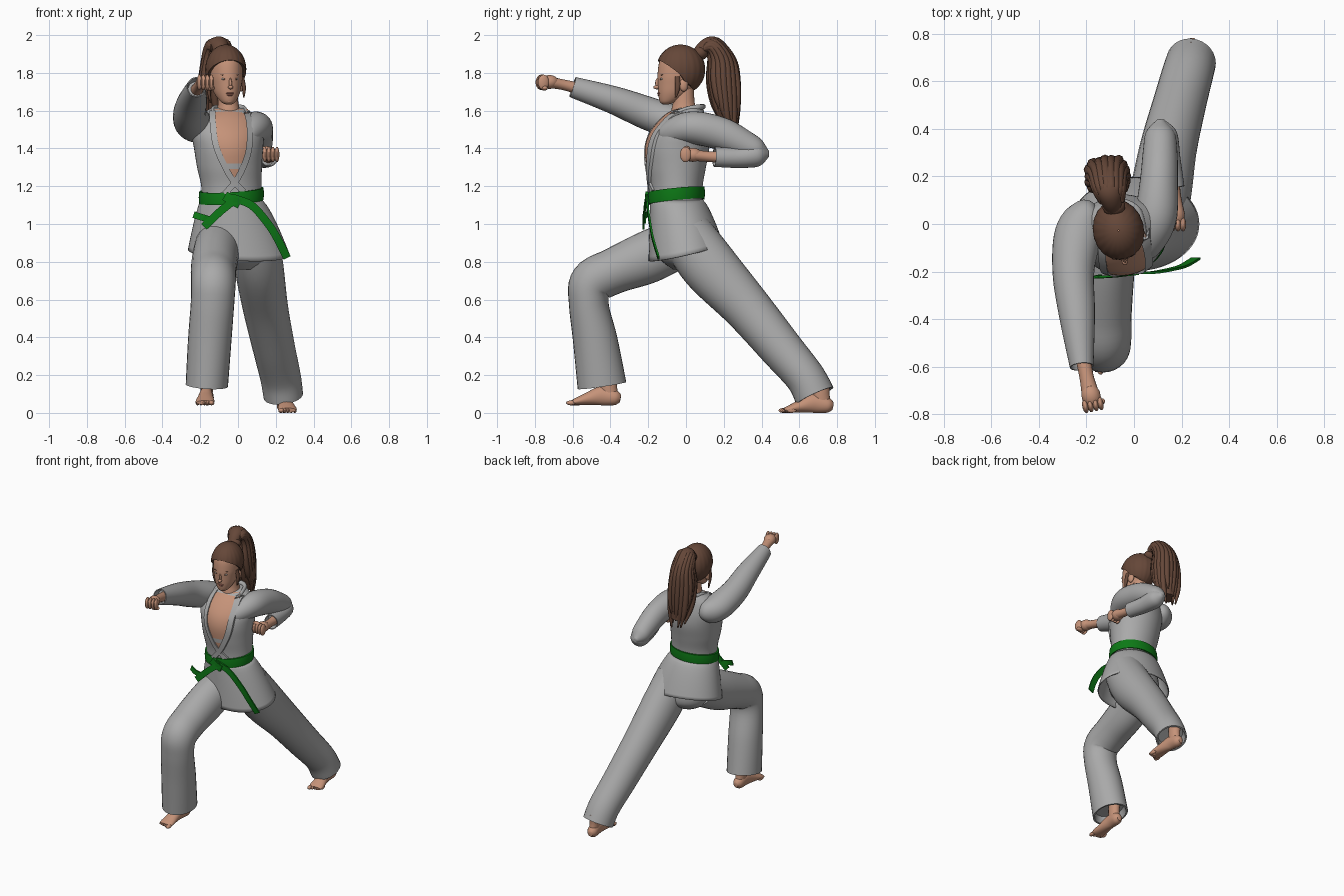
import bpy, math, random
from mathutils import Vector, Matrix
from mathutils.bvhtree import BVHTree
import bmesh

if "Cube" in bpy.data.objects:
    bpy.data.objects.remove(bpy.data.objects["Cube"])

random.seed(4)

def material(name, r, g, b):
    m = bpy.data.materials.new(name)
    m.diffuse_color = (r, g, b, 1)
    m.use_nodes = True
    m.node_tree.nodes["Principled BSDF"].inputs["Base Color"].default_value = m.diffuse_color
    return m

CLOTH = material("grey cloth", .40, .40, .40)
SKIN = material("skin", .56, .29, .19)
HAIR = material("brown hair", .13, .063, .04)
GREEN = material("green belt", .004, .19, .008)
LIPS = material("lips", .42, .16, .12)
WHITE = material("eye white", .6, .58, .55)

def finish(name, bm, mat, xf=None):
    bmesh.ops.recalc_face_normals(bm, faces=bm.faces[:])
    me = bpy.data.meshes.new(name)
    if xf:
        bm.transform(xf)
    bm.to_mesh(me)
    bm.free()
    me.materials.append(mat)
    me.shade_smooth()
    me.set_sharp_from_angle(angle=math.radians(50))
    ob = bpy.data.objects.new(name, me)
    bpy.context.collection.objects.link(ob)
    return ob

def grid(name, rows, mat, closed=True, cap=True, xf=None):
    """Skin a list of point rows."""
    bm = bmesh.new()
    vs = [[bm.verts.new(p) for p in r] for r in rows]
    n = len(rows[0])
    for a, b in zip(vs, vs[1:]):
        for i in range(n if closed else n - 1):
            j = (i + 1) % n
            bm.faces.new((a[i], a[j], b[j], b[i]))
    if cap and closed:
        bm.faces.new(vs[0])
        bm.faces.new(vs[-1])
    return finish(name, bm, mat, xf)

def spline(rows, steps=6):
    p = [rows[0], *rows, rows[-1]]
    out = []
    for a, b, c, d in zip(p, p[1:], p[2:], p[3:]):
        for s in range(steps):
            t = s / steps
            out.append([.5 * (2*q + (r-o)*t + (2*o-5*q+4*r-u)*t*t + (3*q-o-3*r+u)*t**3)
                        for o, q, r, u in zip(a, b, c, d)])
    return out + [list(rows[-1])]

def tube(name, pts, mat, n=28, steps=6, yaw=None, hollow=False, xf=None):
    """Loft ellipses (x, y, z, side radius, other radius); yaw keeps the rings level."""
    sp = spline(pts, steps)
    cs = [Vector(s[:3]) for s in sp]
    rows = []
    for i, s in enumerate(sp):
        t = (cs[min(i + 1, len(cs) - 1)] - cs[max(i - 1, 0)]).normalized()
        if yaw is None:
            u = Vector((1, 0, 0))
            u = (u - t * u.dot(t)).normalized()
            v = t.cross(u)
        else:
            u = Vector((math.cos(yaw), math.sin(yaw), 0))
            v = Vector((-u.y, u.x, 0))
        ang = [k * math.tau / n for k in range(n)]
        rows.append([cs[i] + u * s[3] * math.cos(a) + v * s[4] * math.sin(a) for a in ang])
    if hollow:
        last, c = rows[-1], cs[-1]
        rows.append([c + (p - c) * .9 for p in last])
        rows.append([c + (p - c) * .8 - t * .05 for p in last])
    return grid(name, rows, mat, xf=xf)

def blobs(name, items, mat, xf=None):
    """Joined ellipsoids: (centre, radii)."""
    bm = bmesh.new()
    for c, r in items:
        bmesh.ops.create_uvsphere(bm, u_segments=14, v_segments=9, radius=1,
                                  matrix=Matrix.Translation(c) @ Matrix.Diagonal((*r, 1)))
    return finish(name, bm, mat, xf)

def ribbon(name, path, w, th, mat, yfn=None):
    """Flat strip along (x, y, z), seen from the front; yfn lays it on a surface."""
    sp = [Vector(p) for p in spline(path, 8)]
    rows = []
    for i, p in enumerate(sp):
        t = sp[min(i + 1, len(sp) - 1)] - sp[max(i - 1, 0)]
        s = Vector((-t.z, 0, t.x)).normalized() * w / 2
        row = []
        for q, dy in ((p - s, 0), (p + s, 0), (p + s, -th), (p - s, -th)):
            y = yfn(q.x, q.z) if yfn else q.y
            row.append((q.x, y + dy, q.z))
        rows.append(row)
    return grid(name, rows, mat)

# jacket body
torso = tube("jacket_body", [
    (-.03, -.05, 1.08, .16, .135), (-.035, -.05, 1.2, .16, .138), (-.045, -.05, 1.3, .172, .155),
    (-.05, -.045, 1.4, .183, .168), (-.055, -.035, 1.48, .192, .155), (-.06, -.016, 1.55, .175, .12),
    (-.055, .005, 1.595, .12, .09), (-.05, .02, 1.615, .088, .066)], CLOTH, n=48, yaw=.14)
tree = BVHTree.FromPolygons([v.co for v in torso.data.vertices],
                            [p.vertices[:] for p in torso.data.polygons])

def chest(x, z):
    hit = tree.ray_cast(Vector((x, -1, z)), Vector((0, 1, 0)))[0]
    return hit.y if hit else -.045

# open neckline, under top, lapels and collar
def neckline(name, z0, z1, off, mat):
    rows = []
    for i in range(15):
        z = z0 + (z1 - z0) * i / 14
        k = min(1, (z - 1.21) / .2)
        l, r = -.02 - .095 * k - .03 * max(0, z - 1.45) / .15, -.02 + .072 * k
        rows.append([(x, chest(x, z) - off, z) for x in [l + (r - l) * j / 12 for j in range(13)]])
    grid(name, rows, mat, closed=False)

neckline("chest_skin", 1.215, 1.61, .004, SKIN)
neckline("under_top", 1.29, 1.32, .007, CLOTH)
ribbon("right_lapel", [(-.135, 0, 1.6), (-.132, 0, 1.52), (-.112, 0, 1.4), (-.04, 0, 1.25), (.03, 0, 1.17)],
       .032, .012, CLOTH, chest)
ribbon("left_lapel", [(.045, 0, 1.6), (.062, 0, 1.52), (.055, 0, 1.38), (0, 0, 1.245), (-.07, 0, 1.16)],
       .032, .016, CLOTH, chest)
tube("collar", [(-.13, -.07, 1.585, .01, .012), (-.132, .0, 1.605, .012, .018), (-.11, .06, 1.615, .014, .016),
                (-.05, .085, 1.62, .02, .014), (.01, .065, 1.617, .014, .016),
                (.035, .01, 1.605, .012, .018), (.045, -.06, 1.585, .01, .012)], CLOTH, n=12)

# skirt of the jacket, with a sloping hem
rows = []
for i in range(13):
    t = i / 12
    k = t ** .75
    row = []
    for j in range(56):
        a = j * math.tau / 56
        hem = .85 + .045 * math.sin(a) - .015 * math.cos(a)
        row.append((-.035 + .04 * k + (.16 + .11 * k) * math.cos(a),
                    -.05 + .05 * k + (.138 + .06 * k) * math.sin(a), 1.13 + (hem - 1.13) * t))
    rows.append(row)
skirt = grid("jacket_skirt", rows, CLOTH, cap=False)
skirt.modifiers.new("thickness", "SOLIDIFY").thickness = .008

# belt, knot and tails
rows = []
for dr, dz in ((-.01, -.032), (.008, -.032), (.011, 0), (.008, .032), (-.01, .032)):
    row = []
    for j in range(48):
        a = j * math.tau / 48
        x, y = math.cos(a), math.sin(a)
        row.append((-.035 + (.162 + dr) * x, -.05 + (.14 + dr) * y, 1.15 + dz + .01 * x + .014 * y))
    rows.append(row)
grid("belt", rows, GREEN, cap=False)
ribbon("belt_knot", [(-.07, -.196, 1.15), (-.03, -.2, 1.125), (.01, -.196, 1.105)], .05, .018, GREEN)
ribbon("long_belt_tail", [(-.04, -.2, 1.14), (.07, -.2, 1.1), (.16, -.185, 1.0), (.21, -.17, .92), (.26, -.14, .82)],
       .042, .01, GREEN)
ribbon("short_belt_tail", [(-.0, -.204, 1.14), (-.09, -.215, 1.07), (-.18, -.22, .985)], .042, .01, GREEN)
ribbon("folded_belt_end", [(-.14, -.212, 1.02), (-.19, -.22, 1.035), (-.235, -.205, 1.05)], .035, .01, GREEN)

# trousers
tube("trouser_seat", [(.0, .0, .76, .09, .07), (.0, .0, .82, .17, .14), (-.01, -.015, .93, .185, .15),
                      (-.03, -.045, 1.1, .155, .13)], CLOTH, yaw=0)
tube("front_trouser_leg", [
    (-.10, -.02, .91, .12, .13), (-.12, -.2, .825, .122, .138), (-.13, -.38, .752, .12, .122),
    (-.13, -.495, .69, .118, .12), (-.135, -.515, .58, .115, .105), (-.15, -.48, .38, .115, .118),
    (-.165, -.445, .145, .112, .13)], CLOTH, hollow=True)
tube("back_trouser_leg", [
    (.08, 0, .95, .13, .14), (.11, .12, .78, .13, .15), (.145, .32, .56, .12, .128),
    (.19, .5, .345, .112, .114), (.225, .63, .19, .108, .105), (.24, .682, .09, .105, .108)],
    CLOTH, hollow=True)

# sleeves
tube("punching_sleeve", [
    (-.165, .07, 1.49, .02, .02), (-.195, .045, 1.505, .07, .075), (-.235, -.04, 1.53, .098, .09),
    (-.255, -.2, 1.585, .088, .088), (-.24, -.38, 1.655, .076, .074), (-.22, -.6, 1.725, .05, .055)],
    CLOTH, hollow=True)
tube("bent_upper_sleeve", [
    (.03, -.13, 1.46, .02, .02), (.05, -.1, 1.475, .06, .06), (.09, .02, 1.51, .088, .085),
    (.105, .18, 1.48, .08, .087), (.11, .31, 1.42, .072, .075), (.11, .385, 1.385, .06, .058),
    (.11, .437, 1.37, .015, .015)], CLOTH)
tube("bent_lower_sleeve", [
    (.112, .437, 1.37, .015, .015), (.12, .38, 1.365, .06, .06), (.14, .27, 1.352, .056, .055),
    (.165, .15, 1.355, .048, .052)], CLOTH, hollow=True)

# wrists and fists
tube("punching_wrist", [(-.218, -.54, 1.71, .034, .034), (-.2, -.64, 1.735, .03, .028),
                        (-.182, -.72, 1.75, .038, .03)], SKIN, n=16)
tube("bent_wrist", [(.16, .22, 1.355, .032, .034), (.168, .13, 1.356, .028, .028),
                    (.178, .04, 1.364, .036, .03)], SKIN, n=16)
fist = [((0, .012, 0), (.041, .05, .037)), ((.024, -.02, -.032), (.03, .018, .014))]
fist += [((x, -.026, -.002), (.0135, .03, .041)) for x in (-.032, -.011, .011, .032)]
blobs("punching_fist", fist, SKIN, Matrix.Translation((-.178, -.735, 1.752)) @ Matrix.Rotation(.2, 4, "Z"))
blobs("bent_fist", fist, SKIN, Matrix.Translation((.174, .024, 1.366)) @ Matrix.Rotation(math.pi, 4, "Y"))

# bare feet, the mirrored one has its big toe on the other side
def foot(name, heel, yaw, side):
    xf = Matrix.Translation(heel) @ Matrix.Rotation(yaw, 4, "Z")
    tube(name, [(0, -.002, .035, .018, .02), (0, -.03, .04, .036, .04), (0, -.1, .05, .036, .05),
                (0, -.17, .036, .043, .035), (0, -.23, .021, .05, .021), (0, -.262, .014, .044, .012)],
         SKIN, n=20, xf=xf)
    tube(name + "_ankle", [(0, -.055, .03, .03, .045), (0, -.065, .1, .034, .045), (0, -.06, .17, .036, .045)],
         SKIN, n=16, xf=xf)
    blobs(name + "_toes", [((side * (.036 - .019 * i), -.262 + .009 * i, .013), (.015 if i == 0 else .010, .026, .013))
                           for i in range(5)], SKIN, xf)

foot("front_foot", (-.163, -.345, .04), -.05, 1)
foot("back_foot", (.238, .78, 0), .1, -1)

# head, turned a little, and neck
H = Matrix.Translation((-.065, -.028, 0)) @ Matrix.Rotation(.2, 4, "Z")
tube("neck", [(-.048, -.005, 1.53, .085, .08), (-.05, -.01, 1.6, .062, .068), (-.053, -.012, 1.65, .054, .057),
              (-.06, -.015, 1.74, .054, .057)], SKIN, yaw=0)
tube("head", [(0, -.082, 1.633, .016, .014), (0, -.066, 1.648, .04, .046), (0, -.035, 1.69, .066, .086),
              (0, -.016, 1.74, .08, .108), (0, -.006, 1.79, .088, .118), (0, 0, 1.86, .086, .114),
              (0, 0, 1.91, .058, .085), (0, 0, 1.935, .02, .03)], SKIN, n=36, yaw=0, xf=H)
blobs("nose_and_ears", [((0, -.13, 1.724), (.013, .018, .011)), ((0, -.124, 1.745), (.008, .014, .028)),
                        ((0, -.092, 1.652), (.022, .022, .016)),
                        *[((s * .084, .0, 1.735), (.014, .024, .034)) for s in (1, -1)]], SKIN, H)
blobs("lips", [((0, -.117, 1.692), (.022, .01, .005)), ((0, -.114, 1.683), (.018, .01, .006))], LIPS, H)
blobs("eyes", [((s * .031, -.109, 1.768), (.014, .008, .006)) for s in (1, -1)], WHITE, H)
blobs("irises_and_brows", [q for s in (1, -1) for q in
      (((s * .031, -.115, 1.768), (.006, .004, .006)), ((s * .033, -.110, 1.79), (.018, .006, .003)))], HAIR, H)

# hair cap combed back, with a curved hairline
rows = []
for i in range(17):
    row = []
    for j in range(80):
        a = j * math.tau / 80
        f = -math.sin(a)
        edge = -28 + (50 * f ** .7 if f > 0 else 32 * f)
        e = math.radians(89 + (edge - 89) * i / 16)
        r = 1 + .008 * math.sin(20 * a) * min(1, i / 8)
        row.append((.107 * r * math.cos(e) * math.cos(a), .13 * r * math.cos(e) * math.sin(a),
                    1.818 + .132 * math.sin(e)))
    rows.append(row)
rows.append([(x * .86, y * .86, z - .002) for x, y, z in rows[-1]])
grid("hair_cap", rows, HAIR, cap=False, xf=H)
tube("hair_lock_right", [(-.155, -.055, 1.78, .012, .014), (-.155, -.06, 1.71, .01, .012),
                         (-.145, -.055, 1.64, .004, .005)], HAIR, n=10)
tube("hair_lock_left", [(.02, -.045, 1.78, .012, .014), (.032, -.045, 1.72, .01, .014),
                        (.03, -.055, 1.67, .004, .005)], HAIR, n=10)

# ponytail: tie, core and loose strands
blobs("hair_tie", [((-.085, .075, 1.905), (.05, .042, .038))], HAIR)
tail = [(-.085, .06, 1.89, .035, .035), (-.095, .1, 1.935, .045, .04), (-.105, .145, 1.942, .058, .05),
        (-.11, .19, 1.87, .07, .064), (-.11, .2, 1.75, .085, .078), (-.105, .215, 1.62, .078, .065),
        (-.1, .24, 1.51, .05, .04)]
tube("ponytail", tail, HAIR, n=24)
for i in range(18):
    a = i * math.tau / 18
    ln, spread = random.uniform(-.07, .06), random.uniform(.8, 1.25)
    pts = []
    for k, (x, y, z, p, q) in enumerate(tail[1:]):
        low = max(0, k - 2) / 3
        r = (.016, .019, .02, .021, .019, .005)[k]
        w = 1 + (spread - 1) * low
        dy = (q - .006) * math.sin(a) * w
        pts.append((x + (p - .004) * math.cos(a) * w, y + dy * (.5 if k < 2 else 1),
                    z + (dy * .6 if k < 2 else ln * low), r, r))
    tube("ponytail_strand", pts, HAIR, n=8, steps=5)
